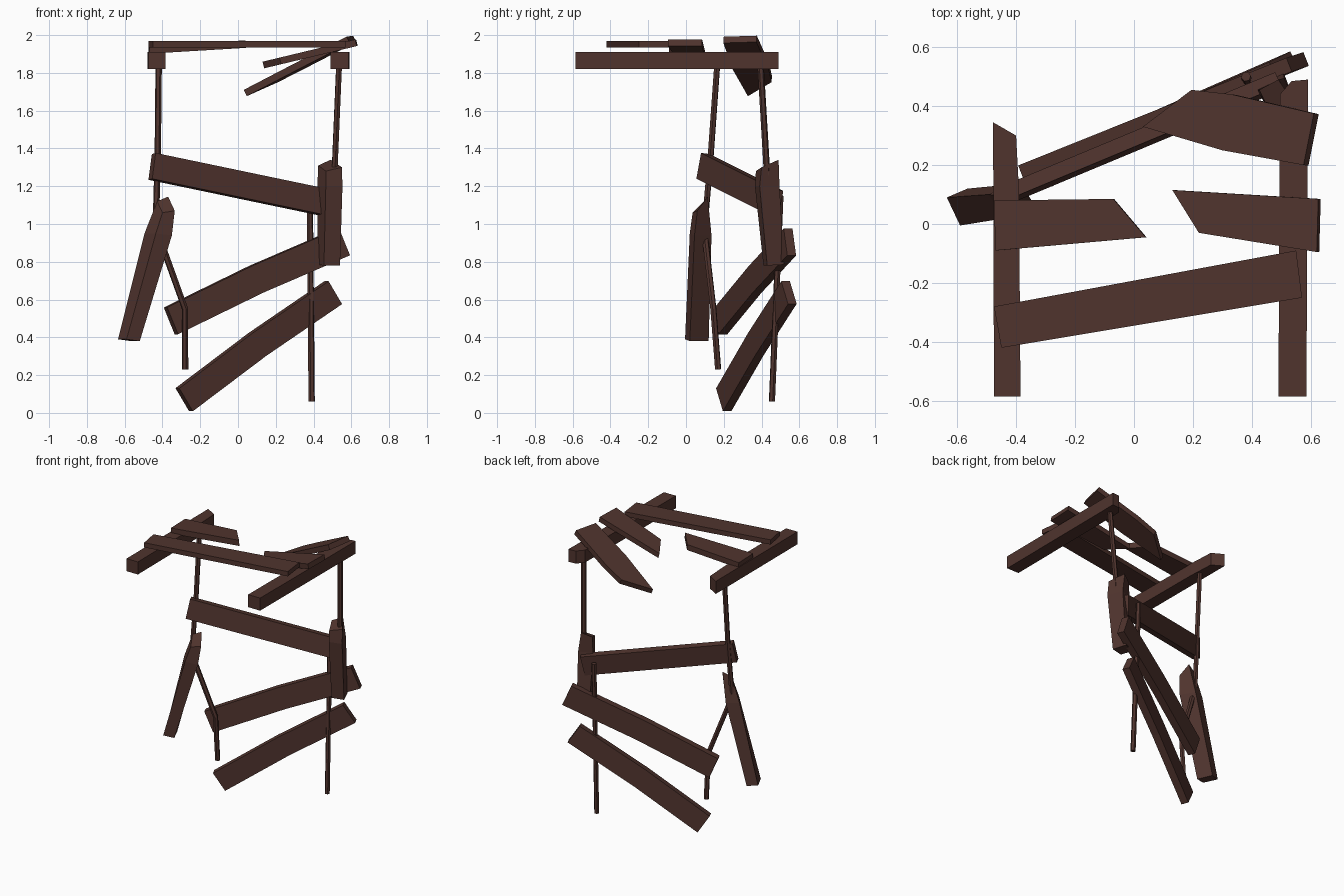
import bpy, bmesh
from mathutils import Vector

if "Cube" in bpy.data.objects:
    bpy.data.objects.remove(bpy.data.objects["Cube"])

wood = bpy.data.materials.new("dark brown wood")
wood.diffuse_color = (0.080, 0.034, 0.027, 1)
wood.use_nodes = True
wood.node_tree.nodes["Principled BSDF"].inputs["Base Color"].default_value = wood.diffuse_color


def loft(name, rings):
    """Flat-shaded solid skinned through rings that share a vertex count."""
    bm = bmesh.new()
    vs = [[bm.verts.new(p) for p in r] for r in rings]
    n = len(vs[0])
    for a, b in zip(vs, vs[1:]):
        for i in range(n):
            j = (i + 1) % n
            bm.faces.new((a[i], a[j], b[j], b[i]))
    bm.faces.new(vs[0])
    bm.faces.new(vs[-1])
    bmesh.ops.recalc_face_normals(bm, faces=bm.faces)
    me = bpy.data.meshes.new(name)
    bm.to_mesh(me)
    bm.free()
    me.materials.append(wood)
    ob = bpy.data.objects.new(name, me)
    bpy.context.collection.objects.link(ob)
    return ob


def slab(name, plan, z0, gx, gy, t):
    """Plan outline lying on the plane z = z0 + gx*x + gy*y, t thick."""
    n = Vector((-gx, -gy, 1)).normalized()
    top = [Vector((x, y, z0 + gx * x + gy * y)) for x, y in plan]
    return loft(name, [top, [p - n * t for p in top]])


def plank(name, a, b, up, w, t, bend=0.0):
    """Board from a to b, wide along up, slightly bent in the middle."""
    a, b, up = Vector(a), Vector(b), Vector(up)
    d = (b - a).normalized()
    u = (up - d * up.dot(d)).normalized()
    s = d.cross(u)
    rings = []
    for f, k in ((0, 0), (0.5, bend), (1, 0)):
        c = a.lerp(b, f) + u * k
        rings.append([c + u * w / 2 * i + s * t / 2 * j
                      for i, j in ((1, 1), (1, -1), (-1, -1), (-1, 1))])
    return loft(name, rings)


def rope(name, pts, r=0.017):
    """Six-sided rope along a few points."""
    cu = bpy.data.curves.new(name, 'CURVE')
    cu.dimensions = '3D'
    cu.bevel_depth = r
    cu.bevel_resolution = 1
    cu.use_fill_caps = True
    sp = cu.splines.new('POLY')
    sp.points.add(len(pts) - 1)
    for p, c in zip(sp.points, pts):
        p.co = (*c, 1)
    sp.use_smooth = False
    cu.materials.append(wood)
    ob = bpy.data.objects.new(name, cu)
    bpy.context.collection.objects.link(ob)


# support beams, with splintered back ends
slab("left_beam", [(-.475, -.585), (-.385, -.585), (-.39, .11), (-.40, .30),
                   (-.478, .345)], 1.91, 0, 0, .09)
slab("right_beam", [(.49, -.585), (.585, -.585), (.59, .49), (.535, .485),
                    (.495, .44)], 1.91, 0, 0, .09)

# deck planks: one whole, three snapped
slab("whole_deck_plank", [(-.475, -.28), (-.45, -.42), (.57, -.25), (.55, -.09)],
     1.968, 0, 0, .034)
slab("left_broken_plank", [(-.475, .08), (-.47, -.09), (.04, -.045), (-.07, .085)],
     1.970, .06, 0, .04)
slab("right_broken_plank", [(.13, .115), (.22, -.03), (.62, -.095), (.625, .085)],
     1.828, .24, 0, .036)
slab("back_broken_plank", [(.03, .33), (.30, .25), (.575, .20), (.61, .375),
                           (.33, .44), (.195, .455)], 1.718, .5, -.07, .037)

# dangling ladder planks
plank("upper_hanging_plank", (-.455, .09, 1.305), (.48, .48, 1.11),
      (.03, .03, .137), .14, .05)
plank("middle_hanging_plank", (-.355, .185, .487), (.555, .55, .905),
      (-.06, -.02, .15), .155, .05, .012)
plank("lower_hanging_plank", (-.285, .20, .07), (.505, .545, .637),
      (-.08, -.04, .117), .145, .05, .012)

# upright dangling pieces with broken tops
loft("left_upright_piece", [
    [(-.635, .09, .39), (-.59, -.005, .39), (-.52, .02, .38), (-.565, .12, .38)],
    [(-.495, .10, .95), (-.435, .02, .95), (-.35, .045, .94), (-.41, .135, .94)],
    [(-.428, .095, 1.12), (-.40, .035, 1.06), (-.335, .06, 1.07), (-.37, .115, 1.145)]])
loft("right_upright_piece", [
    [(.42, .50, .785), (.455, .41, .78), (.54, .43, .78), (.505, .52, .785)],
    [(.42, .455, 1.2), (.465, .365, 1.2), (.553, .39, 1.2), (.51, .495, 1.2)],
    [(.425, .455, 1.31), (.465, .37, 1.28), (.55, .40, 1.30), (.49, .49, 1.34)]])

# ropes
rope("left_upper_rope", [(-.42, .165, 1.84), (-.425, .13, 1.35), (-.435, .10, 1.0)])
rope("left_lower_rope", [(-.42, .10, .94), (-.28, .145, .55), (-.28, .17, .23)])
rope("right_upper_rope", [(.535, .395, 1.84), (.51, .43, 1.25)])
rope("right_lower_rope", [(.38, .50, 1.15), (.39, .455, .06)])
